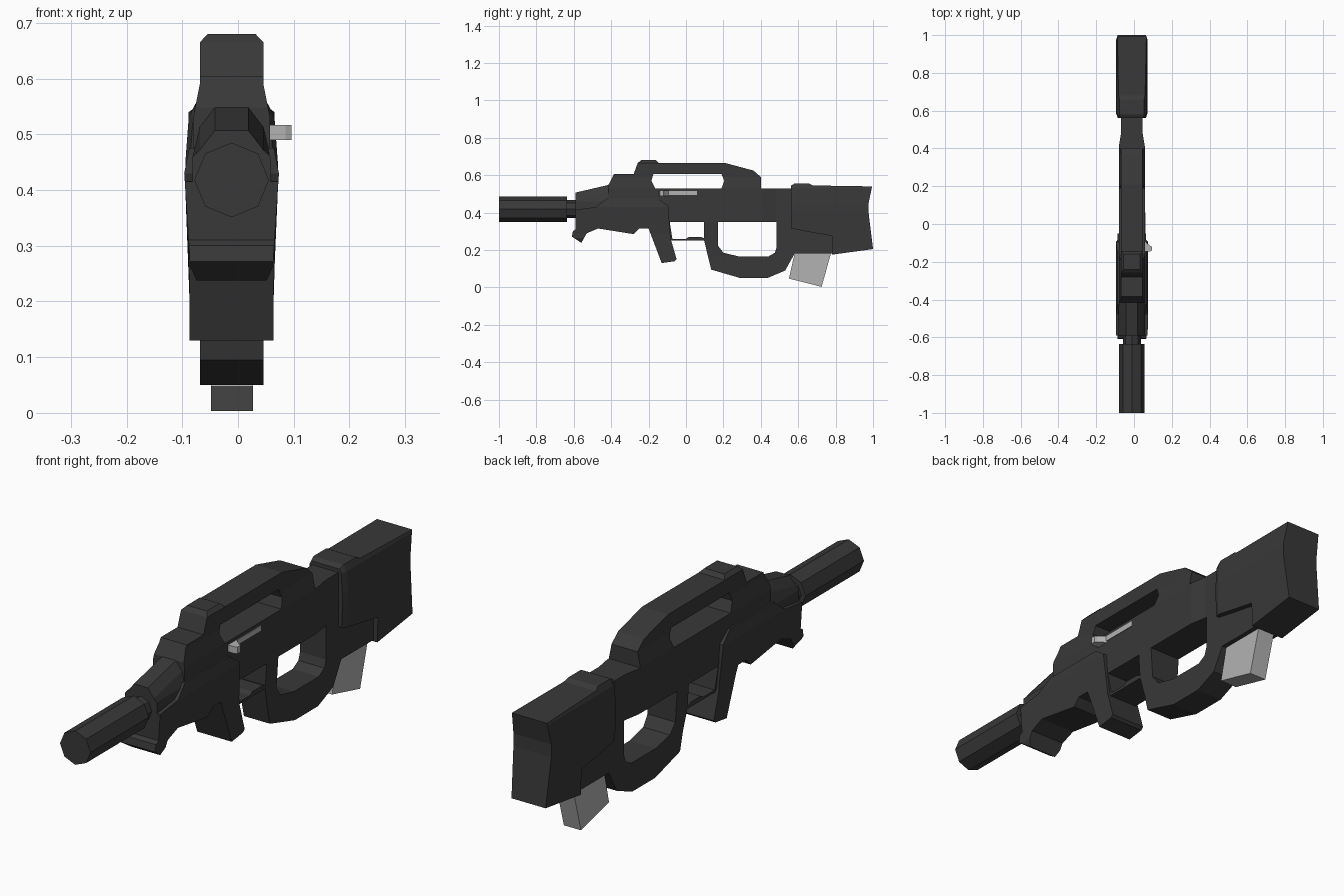
import bpy, bmesh, math
from mathutils import Vector

if "Cube" in bpy.data.objects:
    bpy.data.objects.remove(bpy.data.objects["Cube"])

CX = -0.0115  # centre plane of the body


def material(name, v):
    m = bpy.data.materials.new(name)
    m.diffuse_color = (v, v, v, 1)
    m.use_nodes = True
    m.node_tree.nodes["Principled BSDF"].inputs["Base Color"].default_value = m.diffuse_color
    return m


DARK, LIGHT = material("dark_polymer", 0.04), material("light_grey", 0.45)


def make(name, bm, mat):
    bmesh.ops.recalc_face_normals(bm, faces=bm.faces)
    me = bpy.data.meshes.new(name)
    bm.to_mesh(me)
    bm.free()
    me.materials.append(mat)
    ob = bpy.data.objects.new(name, me)
    bpy.context.collection.objects.link(ob)
    return ob


def loft(name, rings, mat):
    bm = bmesh.new()
    vs = [[bm.verts.new(p) for p in r] for r in rings]
    for a, b in zip(vs, vs[1:]):
        for i in range(len(a)):
            j = (i + 1) % len(a)
            bm.faces.new((a[i], a[j], b[j], b[i]))
    bm.faces.new(vs[0])
    bm.faces.new(vs[-1])
    return make(name, bm, mat)


def prism(name, pts, x0, x1, mat):
    return loft(name, [[(x, y, z) for y, z in pts] for x in (x0, x1)], mat)


def lerp_table(t, table):
    if t <= table[0][0]:
        return table[0][1]
    for (a, u), (b, v) in zip(table, table[1:]):
        if t <= b:
            return u + (v - u) * (t - a) / (b - a)
    return table[-1][1]


def shape_width(ob, width, zs=(), ys=()):
    """Split the sides at the given levels, then set half width by (y, z)."""
    bm = bmesh.new()
    bm.from_mesh(ob.data)
    bmesh.ops.triangulate(bm, faces=[f for f in bm.faces if abs(f.normal.x) > 0.9])
    bmesh.ops.dissolve_limit(bm, angle_limit=0.01, verts=bm.verts, edges=bm.edges)
    for axis, levels in (((0, 0, 1), zs), ((0, 1, 0), ys)):
        for t in levels:
            bmesh.ops.bisect_plane(bm, geom=bm.verts[:] + bm.edges[:] + bm.faces[:],
                                   plane_co=Vector(axis) * t, plane_no=axis, dist=1e-4)
    for v in bm.verts:
        v.co.x = CX + math.copysign(width(v.co.y, v.co.z), v.co.x - CX)
    bm.to_mesh(ob.data)
    bm.free()


def cut(ob, holes):
    for i, pts in enumerate(holes):
        c = prism(f"cutter_{i}", pts, -0.4, 0.4, DARK)
        m = ob.modifiers.new("cut", "BOOLEAN")
        m.operation, m.solver, m.object = "DIFFERENCE", "EXACT", c
        dg = bpy.context.evaluated_depsgraph_get()
        me = bpy.data.meshes.new_from_object(ob.evaluated_get(dg))
        ob.modifiers.clear()
        ob.data = me
        bpy.data.objects.remove(c)


def slab(name, pts):
    return prism(name, pts, CX - 0.1, CX + 0.1, DARK)


# Receiver with carry handle, trigger guard and thumbhole grip
body = slab("receiver", [
    (-.415, .548), (-.385, .605), (-.28, .605), (-.258, .665), (-.24, .68), (-.16, .68),
    (-.145, .665), (.21, .665), (.36, .625), (.40, .59), (.40, .53), (.60, .53), (.78, .30),
    (.78, .18), (.58, .18), (.53, .09), (.435, .05), (.29, .05), (.135, .095), (.097, .25),
    (-.09, .25), (-.12, .40), (-.415, .40)])
cut(body, [
    [(-.175, .605), (-.185, .57), (-.165, .53), (.19, .53), (.205, .57), (.19, .605)],
    [(.17, .35), (.17, .225), (.20, .185), (.285, .165), (.44, .165), (.475, .185),
     (.485, .215), (.485, .35)],
    [(-.087, .35), (-.073, .26), (0, .26), (.015, .27), (.08, .27), (.097, .25 + .012), (.097, .35)]])
W_BODY = [(.165, .057), (.35, .069), (.53, .069), (.59, .057), (.665, .057), (.68, .043)]


def body_width(y, z):
    w = lerp_table(z, W_BODY)
    return w + (.057 - w) * min(1, max(0, (y - .41) / .07))


shape_width(body, body_width, (.165, .35, .53, .59, .665), (.41, .48))

# Chamfered nose above the handguard
loft("nose", [[(CX + s * w, y, z) for s, w, z in (
    (-1, .07, .38), (-1, .07, .46), (-1, .057, top - .035), (-1, .03, top),
    (1, .03, top), (1, .057, top - .035), (1, .07, .46), (1, .07, .38))]
    for y, top in ((-.59, .507), (-.41, .549))], DARK)

# Handguard with front lip and forward grip
guard = slab("handguard", [
    (-.59, .415), (-.48, .43), (-.425, .475), (-.15, .475), (-.095, .435), (-.082, .26),
    (-.05, .15), (-.06, .14), (-.13, .13), (-.20, .315), (-.25, .315), (-.28, .285),
    (-.47, .315), (-.53, .29), (-.56, .238), (-.61, .272), (-.605, .30), (-.59, .31)])


def guard_width(y, z):
    if y < -.5 and z < .285:
        return lerp_table(z, [(.238, .063), (.265, .0755)])
    return lerp_table(z, [(.285, .0755), (.43, .085), (.475, .076)])


shape_width(guard, guard_width, (.265, .285, .43))

# Butt stock
stock = slab("stock", [
    (.562, .545), (.58, .555), (.66, .555), (.68, .545), (.995, .54), (.976, .45),
    (.976, .40), (1, .205), (.78, .175), (.78, .275), (.64, .30), (.562, .315)])


def stock_width(y, z):
    return lerp_table(z, [(.2, .0745), (.40, .083), (.45, .083), (.53, .077), (.555, .065 if y < .7 else .077)]) \
        - (.008 if y < .57 else 0)


shape_width(stock, stock_width, (.40, .45, .53), (.585,))


# Octagonal suppressor and barrel neck
def octagon(name, r, y0, y1):
    loft(name, [[(CX + r * math.sin(i * math.pi / 4), y, .418 + r * math.cos(i * math.pi / 4))
                 for i in range(8)] for y in (y0, y1)], DARK)


octagon("suppressor", .067, -1, -.635)
octagon("barrel_neck", .048, -.64, -.58)

# Magazine end below the stock
prism("magazine", [(.585, .20), (.78, .20), (.725, .003), (.55, .047)],
      CX - .037, CX + .038, LIGHT)

# Cocking handle with its slot strip
prism("bolt_strip", [(-.14, .495), (.06, .495), (.06, .516), (-.14, .516)], .05, .0605, LIGHT)
loft("cocking_handle", [[(x, y0, .49), (x, y1, .49), (x, y1, .517), (x, y0, .517)]
                        for x, y0, y1 in ((.055, -.145, -.09), (.085, -.145, -.115), (.096, -.14, -.12))], LIGHT)
